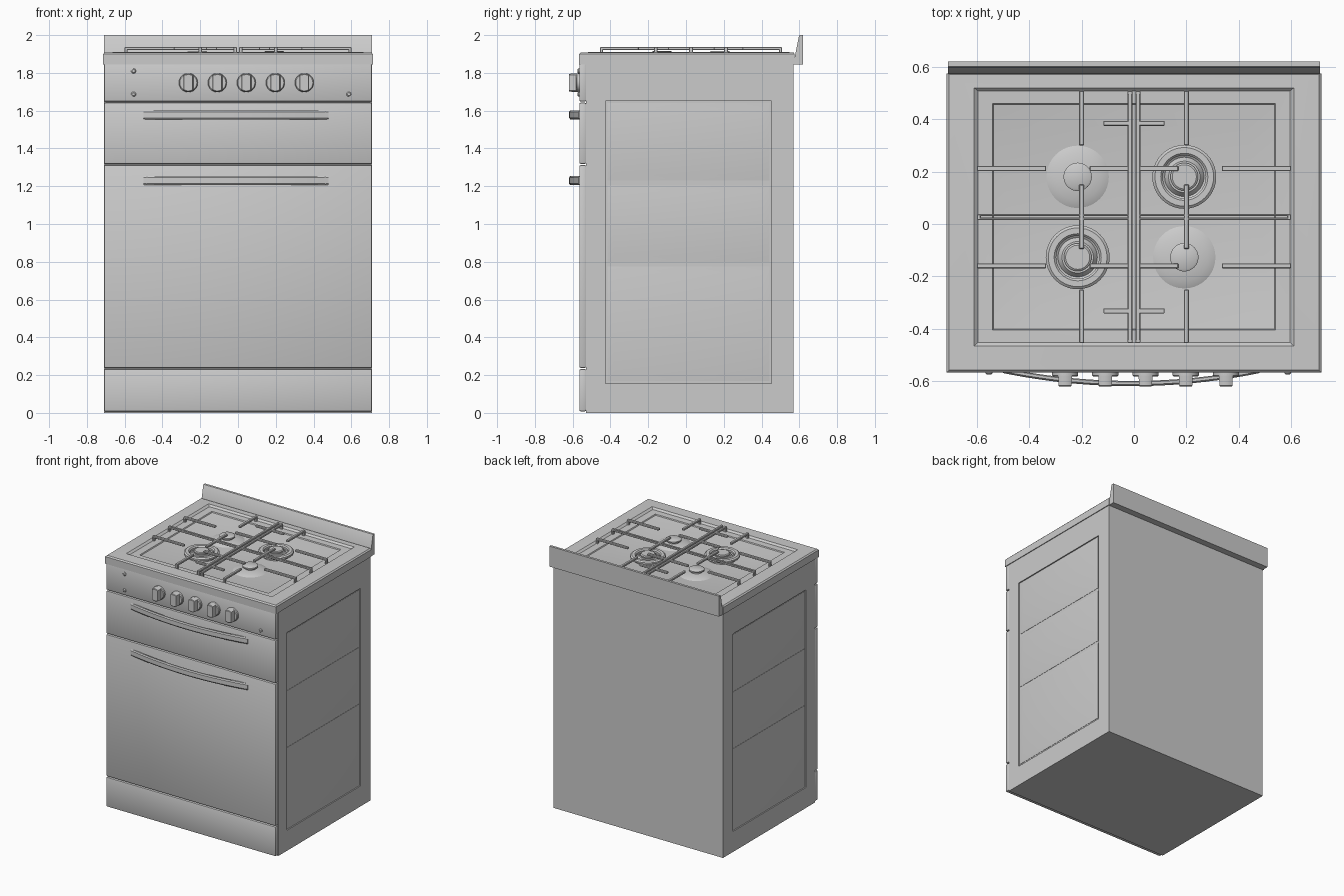
import bpy, bmesh, math
from mathutils import Vector

if "Cube" in bpy.data.objects:
    bpy.data.objects.remove(bpy.data.objects["Cube"])


def finish(name, bm, bevel=0.0, segs=2):
    bmesh.ops.recalc_face_normals(bm, faces=bm.faces[:])
    me = bpy.data.meshes.new(name)
    bm.to_mesh(me)
    bm.free()
    ob = bpy.data.objects.new(name, me)
    bpy.context.collection.objects.link(ob)
    bpy.context.view_layer.objects.active = ob
    for o in bpy.context.selected_objects:
        o.select_set(False)
    ob.select_set(True)
    if bevel:
        m = ob.modifiers.new("bevel", 'BEVEL')
        m.width, m.segments, m.limit_method = bevel, segs, 'ANGLE'
        bpy.ops.object.modifier_apply(modifier="bevel")
    bpy.ops.object.shade_smooth_by_angle(angle=math.radians(35))
    return ob


def add_box(bm, x0, x1, y0, y1, z0, z1):
    vs = bmesh.ops.create_cube(bm, size=1)['verts']
    for v in vs:
        v.co = Vector((x0 + (v.co.x + .5) * (x1 - x0), y0 + (v.co.y + .5) * (y1 - y0),
                       z0 + (v.co.z + .5) * (z1 - z0)))


def box(name, *dims, bevel=0.0):
    bm = bmesh.new()
    add_box(bm, *dims)
    return finish(name, bm, bevel)


def skin(bm, loops, caps=True):
    n = len(loops[0])
    for a, b in zip(loops, loops[1:]):
        for i in range(n):
            bm.faces.new((a[i], a[(i + 1) % n], b[(i + 1) % n], b[i]))
    if caps:
        bm.faces.new(loops[0])
        bm.faces.new(loops[-1])


def rect_loft(name, rings, axis, bevel=0.0):
    """Skin rectangles (h, a0, a1, b0, b1) stacked along the axis."""
    bm = bmesh.new()
    loops = []
    for h, a0, a1, b0, b1 in rings:
        pts = [(a0, b0), (a1, b0), (a1, b1), (a0, b1)]
        loops.append([bm.verts.new((h, a, b) if axis == 'x' else (a, b, h)) for a, b in pts])
    skin(bm, loops)
    return finish(name, bm, bevel)


def lathe(name, profile, place, n=40):
    """Revolve (r, h) about an axis; place maps local x, y, h to the model."""
    bm = bmesh.new()
    loops = [[bm.verts.new(place(r * math.cos(2 * math.pi * i / n), r * math.sin(2 * math.pi * i / n), h))
              for i in range(n)] for r, h in profile]
    skin(bm, loops)
    return finish(name, bm)


# Body with a shallow recess in each side
rec, out = (-.425, .453, .155, 1.65), (-.53, .57, 0, 1.85)
rect_loft("body", [(-.7, *rec), (-.709, *rec), (-.709, *out), (.709, *out), (.709, *rec), (.7, *rec)], 'x')

# Pressed side panels
for s, side in ((1, "right"), (-1, "left")):
    for i, (z0, z1) in enumerate(((.17, .775), (.80, 1.205), (1.23, 1.64))):
        rect_loft(f"{side}_side_panel_{i + 1}", [
            (s * .698, -.415, .443, z0, z1), (s * .702, -.415, .443, z0, z1),
            (s * .708, -.375, .403, z0 + .03, z1 - .03)], 'x')

# Front: plinth, oven door, grill door, control panel
for name, z0, z1 in (("plinth", .008, .232), ("oven_door", .238, 1.312),
                     ("grill_door", 1.318, 1.642), ("control_panel", 1.648, 1.85)):
    box(name, -.71, .71, -.565, -.528, z0, z1, bevel=.008)

# Bowed handles
for name, zc in (("grill_handle", 1.578), ("oven_handle", 1.23)):
    bm = bmesh.new()
    loops = []
    for i in range(25):
        t = -1 + i / 12
        x, y = -.01 + .49 * t, -.619 + .05 * t * t
        loops.append([bm.verts.new((x, y + dy, zc + dz)) for dy, dz in
                      ((0, -.016), (0, .016), (.006, .024), (.016, .024), (.02, .018), (.02, -.018),
                       (.016, -.024), (.006, -.024))])
    skin(bm, loops)
    finish(name, bm)
    for x in (-.46, .44):
        box(name + "_mount", x - .025, x + .025, -.572, -.56, zc - .018, zc + .018)

# Knobs: disc plus a flat-sided grip
for i in range(5):
    kx, kz = -.263 + i * .1535, 1.748
    lathe(f"knob_disc_{i + 1}", [(.05, .56), (.05, .578), (.045, .583)],
          lambda x, y, h: (kx + x, -h, kz + y))
    bm = bmesh.new()
    angs = [math.radians(58 + 8 * k) for k in range(9)]
    outline = [(.05 * math.cos(a), .05 * math.sin(a)) for a in angs + [a + math.pi for a in angs]]
    skin(bm, [[bm.verts.new((kx + x * f, y, kz + z * f)) for x, z in outline]
              for y, f in ((-.575, 1), (-.617, .94), (-.62, .86))])
    finish(f"knob_grip_{i + 1}", bm)

# Small push buttons
for i, (bx, bz) in enumerate(((-.553, 1.81), (-.553, 1.687), (.587, 1.687))):
    lathe(f"button_{i + 1}", [(.013, .56), (.013, .57), (.008, .575)],
          lambda x, y, h: (bx + x, -h, bz + y), 16)

# Cooktop with stepped well
rect_loft("cooktop", [
    (1.845, -.715, .715, -.567, .575), (1.899, -.715, .715, -.567, .575),
    (1.908, -.706, .706, -.558, .57), (1.911, -.61, .61, -.465, .52),
    (1.898, -.595, .595, -.452, .507), (1.896, -.54, .54, -.405, .46),
    (1.889, -.536, .536, -.401, .456), (1.87, -.43, .43, -.305, .375)], 'z')

# Upstand at the back
bm = bmesh.new()
prof = ((.568, 1.845), (.62, 1.845), (.62, 2.0), (.602, 2.0), (.598, 1.995), (.575, 1.88), (.568, 1.88))
skin(bm, [[bm.verts.new((x, y, z)) for y, z in prof] for x in (-.71, .71)])
finish("back_upstand", bm)

# Burners: two small domes, two ringed
for name, cx, cy, ringed in (("rear_left", -.215, .18, 0), ("rear_right", .192, .18, 1),
                             ("front_left", -.215, -.127, 1), ("front_right", .192, -.127, 0)):
    put = lambda x, y, h: (cx + x, cy + y, h)
    if ringed:
        lathe(name + "_burner_base", [(.1, 1.865), (.1, 1.885), (.122, 1.888), (.122, 1.9), (.112, 1.908),
                                      (.09, 1.908), (.082, 1.9), (.082, 1.885), (.075, 1.88),
                                      (.06, 1.9), (.05, 1.9)], put)
        lathe(name + "_burner_cap", [(.045, 1.89), (.053, 1.903), (.053, 1.911), (.046, 1.916)], put)
    else:
        lathe(name + "_burner_base", [(.123, 1.868), (.115, 1.872), (.09, 1.88), (.06, 1.885), (.04, 1.887),
                                      (.04, 1.9)], put)
        lathe(name + "_burner_cap", [(.045, 1.896), (.054, 1.899), (.054, 1.909), (.046, 1.914)], put)

# Pan supports, one half per side
W, Z0, Z1 = .01, 1.921, 1.937
for s, side in ((-1, "left"), (1, "right")):
    bm = bmesh.new()

    def bar(x0, x1, y0, y1, z0=Z0, z1=Z1):
        xs = sorted((s * x0, s * x1))
        add_box(bm, *xs, y0, y1, z0, z1)

    bar(.006, .024, -.455, .508)
    bar(.006, .6, .015, .024)
    bar(.006, .6, .03, .038)
    for y in (-.16, .212):
        bar(.335, .6, y - W, y + W)
        bar(.02, .17, y - W, y + W)
        bar(.585, .6, y - W, y + W, 1.893, Z1)
    for y in (-.332, .384):
        bar(.01, .117, y - W, y + W)
    for y0, y1 in ((-.455, -.25), (-.095, .15), (.3, .508)):
        bar(.2 - W, .2 + W, y0, y1)
    for x in (.015, .2):
        for y0, y1 in ((-.455, -.44), (.493, .508)):
            bar(x - W, x + W, y0, y1, 1.893, Z1)
    bar(.585, .6, .015, .038, 1.893, Z1)
    finish(side + "_pan_support", bm, bevel=.003, segs=1)
